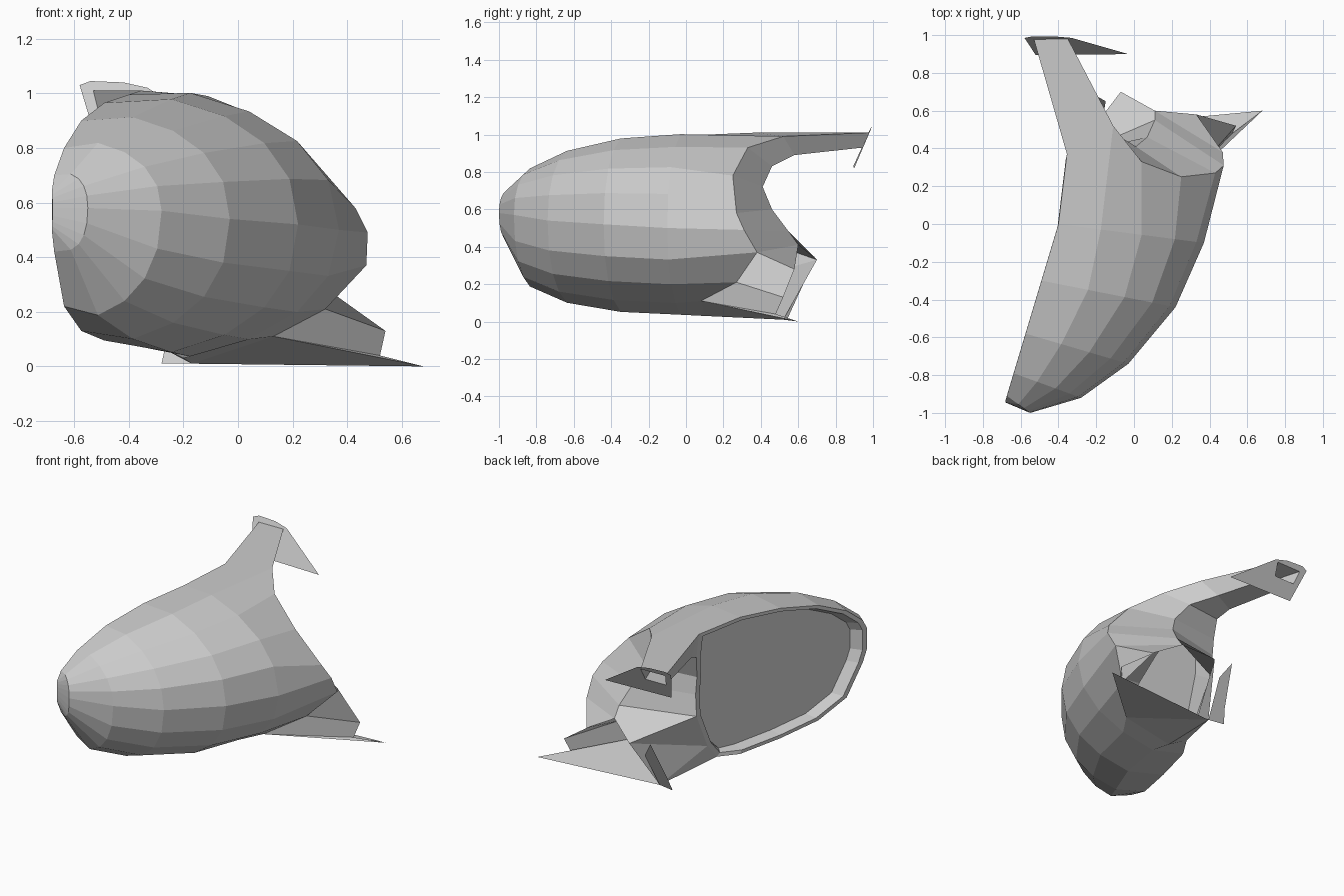
import bpy
import bmesh
import math
from mathutils import Vector

default_cube = bpy.data.objects.get("Cube")
if default_cube:
    bpy.data.objects.remove(default_cube, do_unlink=True)

# One plain grey for the whole model
grey = bpy.data.materials.new("plain_grey")
grey.use_nodes = True
grey.diffuse_color = (0.6, 0.6, 0.6, 1)
grey.node_tree.nodes["Principled BSDF"].inputs["Base Color"].default_value = grey.diffuse_color


def finish(name, bm, outward):
    """Weld, orient the faces along the outward rule and link the object."""
    bmesh.ops.remove_doubles(bm, verts=bm.verts[:], dist=0.0005)
    bmesh.ops.recalc_face_normals(bm, faces=bm.faces[:])
    facing = sum(f.normal.dot(outward(f.calc_center_median())) * f.calc_area() for f in bm.faces)
    if facing < 0:
        bmesh.ops.reverse_faces(bm, faces=bm.faces[:])
    mesh = bpy.data.meshes.new(name)
    bm.to_mesh(mesh)
    bm.free()
    mesh.materials.append(grey)
    obj = bpy.data.objects.new(name, mesh)
    bpy.context.collection.objects.link(obj)


def away_from(point):
    centre = Vector(point)
    return lambda c: c - centre


def along(direction):
    return lambda c: Vector(direction)


def strips(rows, closed=False):
    """Quads between neighbouring rows of points."""
    quads = []
    for a, b in zip(rows, rows[1:]):
        count = len(a) if closed else len(a) - 1
        for i in range(count):
            j = (i + 1) % len(a)
            quads.append((a[i], a[j], b[j], b[i]))
    return quads


def build(name, polygons, outward):
    bm = bmesh.new()
    for polygon in polygons:
        bm.faces.new([bm.verts.new(p) for p in polygon])
    finish(name, bm, outward)


# Shell sections: each is a rounded arc from the top rim over the peak to the bottom rim
STEPS = 10


def rim_x(y):
    return -0.4 + 0.3 * y


def section(rim_y, top, bottom, peak, crown, belly, roundness=0.9):
    px, py, pz = peak
    x = rim_x(rim_y)
    points = []
    for i in range(1, STEPS):
        angle = math.pi * (0.5 - i / STEPS)
        out = math.cos(angle) ** roundness
        rise = abs(math.sin(angle)) ** 0.9
        end = crown if angle > 0 else belly
        points.append((x + (px - x) * out, rim_y + (py - rim_y) * out, pz + (end - pz) * rise))
    return [(x, rim_y, top)] + points + [(x, rim_y, bottom)]


sections = [
    section(-0.94, 0.64, 0.50, (-0.68, -0.945, 0.58), 0.64, 0.50),
    section(-0.91, 0.70, 0.42, (-0.55, -1.0, 0.58), 0.71, 0.42, 0.6),
    section(-0.79, 0.80, 0.22, (-0.28, -0.92, 0.57), 0.83, 0.17),
    section(-0.58, 0.90, 0.13, (-0.03, -0.74, 0.54), 0.93, 0.08),
    section(-0.3, 0.965, 0.095, (0.22, -0.44, 0.52), 1.0, 0.03),
    section(0, 0.995, 0.08, (0.37, -0.1, 0.5), 1.025, 0.015, 1.05),
]

# Rear ridge of the shell, where it turns into the back wall
ridge = [(-0.355, 0.37, 1.01), (-0.11, 0.52, 0.99), (0.04, 0.33, 0.93), (0.25, 0.25, 0.78),
         (0.43, 0.27, 0.58), (0.475, 0.31, 0.49), (0.47, 0.38, 0.37), (0.32, 0.27, 0.21),
         (0.13, 0.08, 0.11), (-0.2, 0.1, 0.03), (-0.32, 0.13, 0.09)]
sections.append(ridge)
build("mirror_shell", strips(sections), away_from((-0.3, 0, 0.5)))

# Foot points shared with the back wall
crest = (0.11, 0.6, 0.41)
shoulder = (-0.07, 0.7, 0.33)

# Concave back wall between arm and foot
hollow = [(-0.2, 0.58, 0.89), (-0.07, 0.46, 0.83), (0.01, 0.41, 0.72),
          (0.07, 0.46, 0.6), (0.11, 0.55, 0.48), crest]
edge = [(-0.375, 0.48, 0.9), (-0.35, 0.39, 0.86), (-0.34, 0.37, 0.72),
        (-0.33, 0.37, 0.6), (-0.33, 0.36, 0.45), (-0.32, 0.23, 0.2)]
wall = strips([ridge[1:7], hollow, edge[:5] + [shoulder]])
wall.append((ridge[0], edge[0], edge[1]))
build("back_wall", wall, along((0.2, 1, 0)))

# Rim lip that steps inward to the recessed glass
rim = [s[0] for s in sections] + edge[1:] + [s[-1] for s in reversed(sections)]
centre = sum((Vector(p) for p in rim), Vector()) / len(rim)


def shrink(factor, depth, flat=False):
    loop = []
    for p in rim:
        q = centre + (Vector(p) - centre) * factor
        x = rim_x(q.y) if flat else q.x
        loop.append((x + depth, q.y, q.z))
    return loop


lip = shrink(0.95, 0)
glass = shrink(0.91, 0.065, flat=True)
build("rim_lip", strips([rim, lip, glass], closed=True), along((-1, 0.3, 0)))
build("mirror_glass", [glass], along((-1, 0.3, 0)))


# Sloping, slightly turned end plane of the arm
def on_plate(x, z):
    return (x, 0.9 + (z - 0.82) * 0.46 + 0.02 * x, z)


# Hollow arm
arm_base = [ridge[0], ridge[1], hollow[0], edge[0]]
arm_end = [on_plate(-0.53, 1.01), on_plate(-0.35, 1.01), on_plate(-0.36, 0.93), on_plate(-0.51, 0.93)]
build("arm", strips([arm_base, arm_end], closed=True), away_from((-0.36, 0.75, 0.96)))

# Arm plate with an opening for the arm
plate = [on_plate(x, z) for x, z in ((-0.58, 1.03), (-0.54, 1.045), (-0.42, 1.04),
                                     (-0.33, 1.02), (-0.03, 0.82), (-0.52, 0.83))]
bm = bmesh.new()
for loop in (plate, arm_end):
    verts = [bm.verts.new(p) for p in loop]
    for i, v in enumerate(verts):
        bm.edges.new((verts[i - 1], v))
bmesh.ops.triangle_fill(bm, use_beauty=True, edges=bm.edges[:])
finish("arm_plate", bm, along((0, 1, -0.4)))

# Open foot tube flaring out of the shell's lower rear
upper = (0.33, 0.58, 0.28)
outer = (0.54, 0.52, 0.13)
lower = (0.52, 0.48, 0.04)
tip = (0.68, 0.6, 0)
heel = (-0.17, 0.52, 0.01)
foot = [
    (ridge[6], crest, upper),
    (ridge[6], upper, outer, ridge[7]),
    (ridge[7], outer, lower, ridge[8]),
    (ridge[8], lower, tip),
    (ridge[8], tip, heel),
    (ridge[8], heel, ridge[9]),
    (ridge[9], heel, ridge[10]),
    (ridge[10], heel, edge[5]),
    (edge[5], heel, shoulder),
    (edge[5], shoulder, edge[4]),
]
build("foot", foot, away_from((0.1, 0.4, 0.2)))

# Small flap beside the foot opening
flap = [heel, (-0.28, 0.54, 0.01), (-0.26, 0.57, 0.1), (-0.22, 0.69, 0.36), (-0.15, 0.65, 0.25)]
build("foot_flap", [flap], along((0, 1, -0.4)))
